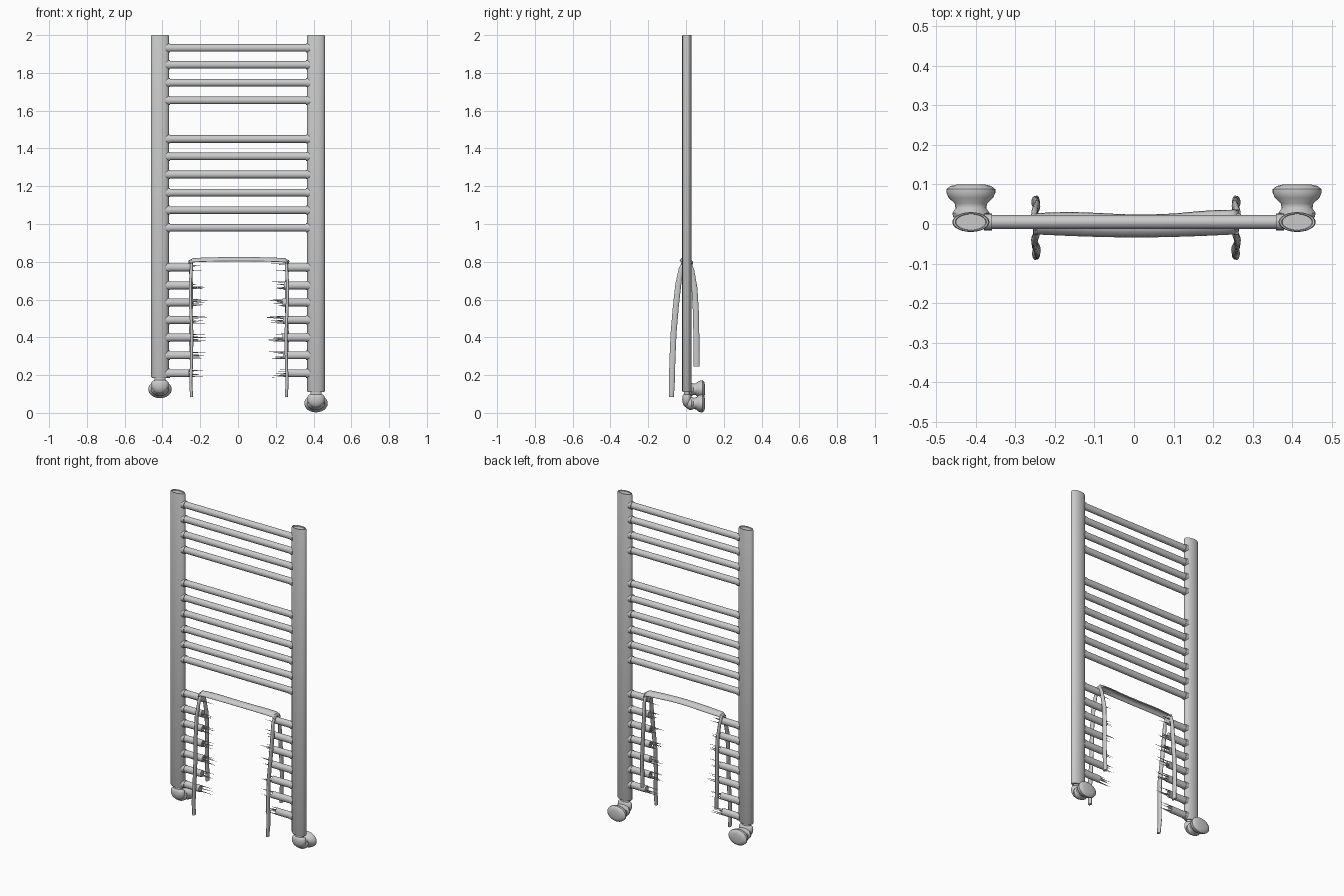
import bpy, bmesh, math, random
from mathutils import Vector

if "Cube" in bpy.data.objects:
    bpy.data.objects.remove(bpy.data.objects["Cube"])

random.seed(4)
CY = 0.005  # centre plane of the radiator


def finish(name, bm, angle=40):
    bmesh.ops.recalc_face_normals(bm, faces=bm.faces)
    me = bpy.data.meshes.new(name)
    bm.to_mesh(me)
    bm.free()
    ob = bpy.data.objects.new(name, me)
    bpy.context.collection.objects.link(ob)
    bpy.ops.object.select_all(action='DESELECT')
    ob.select_set(True)
    bpy.context.view_layer.objects.active = ob
    bpy.ops.object.shade_smooth_by_angle(angle=math.radians(angle))
    return ob


def loft(bm, rings, cap=True):
    """Skin a list of closed rings of points."""
    vs = [[bm.verts.new(p) for p in r] for r in rings]
    n = len(vs[0])
    for a, b in zip(vs, vs[1:]):
        for i in range(n):
            bm.faces.new((a[i], a[(i + 1) % n], b[(i + 1) % n], b[i]))
    if cap:
        bm.faces.new(vs[0])
        bm.faces.new(vs[-1])


def ring(c, u, v, n=24):
    c, u, v = Vector(c), Vector(u), Vector(v)
    return [c + u * math.cos(2 * math.pi * i / n) + v * math.sin(2 * math.pi * i / n)
            for i in range(n)]


def bar(bm, x0, x1, z, ry, rz, y=CY):
    loft(bm, [ring((x, y, z), (0, ry, 0), (0, 0, rz), 20) for x in (x0, x1)])


# Oval uprights with recessed end caps, and the valves below them
for side, sx, bottom in (("left", -0.413, 0.185), ("right", 0.413, 0.11)):
    bm = bmesh.new()
    profile = [(bottom, 0.90), (bottom + 0.006, 1), (1.994, 1), (2.0, 0.94),
               (2.0, 0.84), (1.994, 0.80)]
    loft(bm, [ring((sx, CY, z), (0.047 * s, 0, 0), (0, 0.025 * s, 0), 40)
              for z, s in profile])
    finish(side + "_upright", bm)

    zc = bottom - 0.06
    bm = bmesh.new()
    body = [(bottom + 0.005, 0.65), (bottom - 0.012, 0.65), (bottom - 0.014, 0.8),
            (bottom - 0.022, 0.95), (zc + 0.022, 1), (zc + 0.008, 0.95),
            (zc - 0.008, 0.75), (zc - 0.018, 0.4)]
    loft(bm, [ring((sx, CY, z), (0.046 * s, 0, 0), (0, 0.025 * s, 0), 32)
              for z, s in body])
    finish(side + "_valve_body", bm)

    bm = bmesh.new()
    knob = [(0.0, 0.030), (0.018, 0.045), (0.028, 0.047), (0.040, 0.039),
            (0.052, 0.041), (0.066, 0.056), (0.079, 0.062), (0.088, 0.062),
            (0.096, 0.052), (0.100, 0.035)]
    loft(bm, [ring((sx, y, zc), (r, 0, 0), (0, 0, r * 0.76), 32) for y, r in knob])
    finish(side + "_valve_knob", bm)

# Full-width rungs with small weld collars
bm = bmesh.new()
for z in (1.932, 1.843, 1.748, 1.654, 1.450, 1.358, 1.262, 1.166, 1.073, 0.980):
    bar(bm, -0.38, 0.38, z, 0.018, 0.020)
    for s in (-1, 1):
        bar(bm, s * 0.36, s * 0.38, z, 0.021, 0.024)
finish("rungs", bm)

# Broken-off lower rungs with ragged slivers around the towel edges
stub_z = (0.770, 0.675, 0.585, 0.492, 0.400, 0.305, 0.210)
bm = bmesh.new()
slivers = bmesh.new()
for z in stub_z:
    for s in (-1, 1):
        end = random.uniform(0.235, 0.265)
        bar(bm, s * end, s * 0.38, z, 0.018, 0.021)
        bar(bm, s * 0.36, s * 0.38, z, 0.021, 0.024)
        for k in range(8 if z < 0.75 else 3):
            a = random.uniform(0, 2 * math.pi)
            base = Vector((s * end, CY + 0.015 * math.cos(a), z + 0.018 * math.sin(a)))
            tip = base + Vector((-s * random.uniform(0.02, 0.085), 0,
                                 random.uniform(-0.004, 0.004)))
            r0 = ring(base, (0, 0.003, 0), (0, 0, 0.003), 5)
            r1 = ring(tip, (0, 0.0004, 0), (0, 0, 0.0004), 5)
            loft(slivers, [r0, r1])
finish("rung_stubs", bm)
finish("rung_slivers", slivers)

# Towel fold lying across the rail: arched sheet with a wavy edge
bm = bmesh.new()
rows = []
NX, NY = 36, 12
for i in range(NX + 1):
    t = i / NX
    x = -0.255 + 0.52 * t
    mid = math.sin(math.pi * t)
    y0 = -0.026 - 0.008 * mid
    y1 = 0.027 + 0.003 * math.sin(9 * t) + 0.008 * max(0, t - 0.7) / 0.3
    top = 0.816 + 0.009 * mid ** 0.5 if 0 < t < 1 else 0.808
    row = []
    for j in range(NY + 1):
        q = j / NY
        y = y0 + (y1 - y0) * q
        drop = 0.020 * abs(2 * q - 1) ** 2.5
        row.append(bm.verts.new((x, y, top - drop)))
    rows.append(row)
for a, b in zip(rows, rows[1:]):
    for j in range(NY):
        bm.faces.new((a[j], b[j], b[j + 1], a[j + 1]))
towel = finish("towel_fold", bm, 60)
mod = towel.modifiers.new("thickness", 'SOLIDIFY')
mod.thickness = 0.004

# Towel side hems hanging in front of and behind the rail (y, z path)
hem = [(-0.077, 0.085), (-0.075, 0.16), (-0.072, 0.28), (-0.066, 0.42), (-0.054, 0.56),
       (-0.041, 0.68), (-0.026, 0.765), (-0.006, 0.803), (0.014, 0.803),
       (0.032, 0.755), (0.045, 0.66), (0.052, 0.54), (0.055, 0.40), (0.056, 0.245)]
for side, s, x0 in (("left", -1, 0.250), ("right", 1, 0.260)):
    bm = bmesh.new()
    rings = []
    for i, (y, z) in enumerate(hem):
        p, q = hem[max(i - 1, 0)], hem[min(i + 1, len(hem) - 1)]
        tan = Vector((0, q[0] - p[0], q[1] - p[1])).normalized()
        side_dir = Vector((0, -tan.z, tan.y))
        depth = 0.016 if z < 0.7 else 0.012
        if i == 0:
            depth = 0.013
        x = s * (x0 + 0.004 * math.sin(i * 1.7)) - s * 0.006 * (0.8 - z)
        rings.append(ring((x, y, z), (0.008, 0, 0), side_dir * depth, 14))
    loft(bm, rings)
    finish(side + "_towel_hem", bm, 50)
